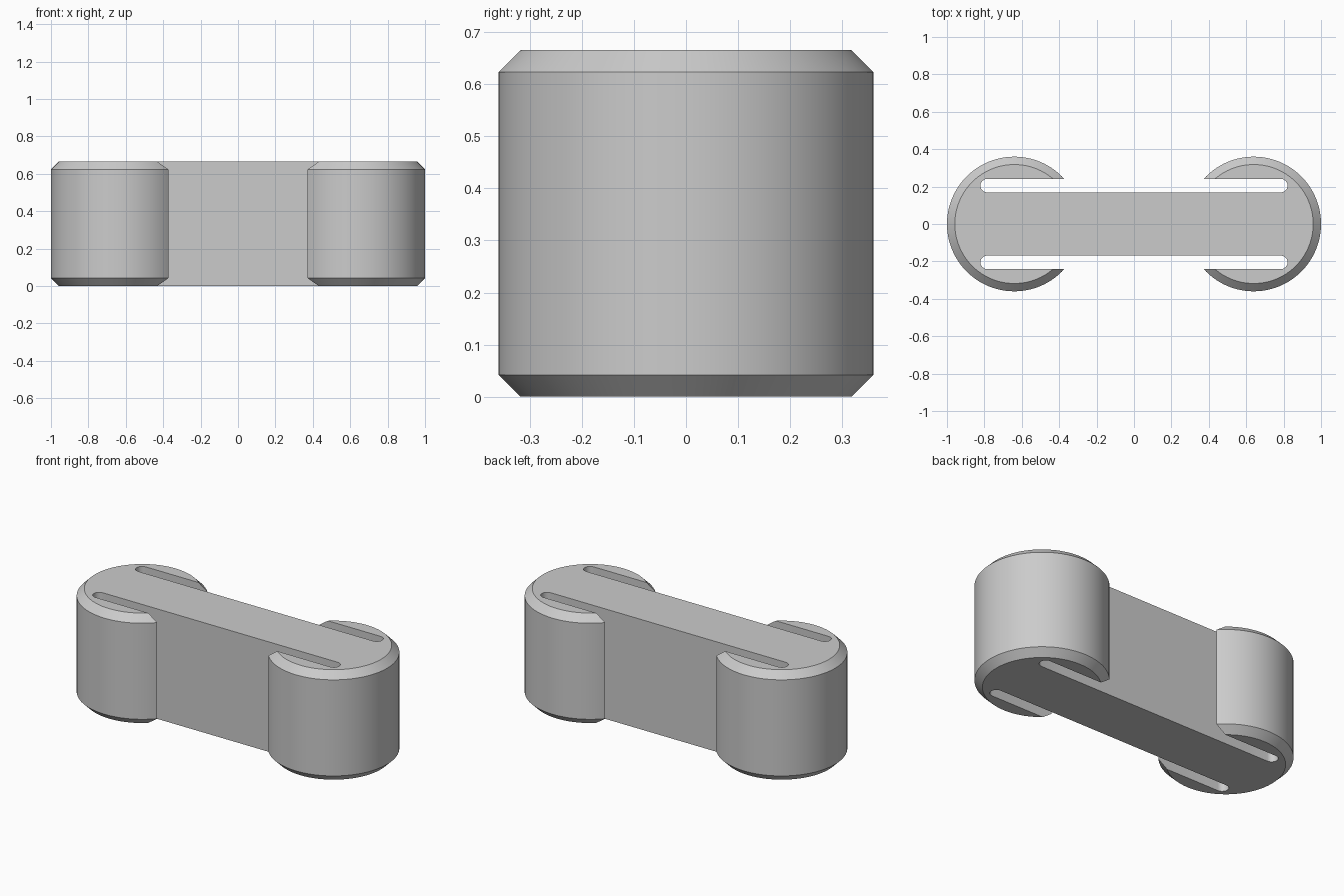
import bpy, bmesh, math

HEIGHT, RADIUS, CHAMFER = 0.665, 0.36, 0.042
END_X = 0.64                       # centre of each rounded end
SLOT_Y, SLOT_R, SLOT_X = 0.205, 0.036, 0.785

cube = bpy.data.objects.get("Cube")
if cube:
    bpy.data.objects.remove(cube, do_unlink=True)

grey = bpy.data.materials.new("plain grey")
grey.use_nodes = True
colour = (0.6, 0.6, 0.6, 1)
grey.diffuse_color = colour
grey.node_tree.nodes["Principled BSDF"].inputs["Base Color"].default_value = colour


def loft(name, rings):
    """Solid through stacked rings of matching points."""
    bm = bmesh.new()
    loops = [[bm.verts.new(p) for p in ring] for ring in rings]
    n = len(loops[0])
    for low, high in zip(loops, loops[1:]):
        for i in range(n):
            j = (i + 1) % n
            bm.faces.new((low[i], low[j], high[j], high[i]))
    bm.faces.new(loops[0][::-1])
    bm.faces.new(loops[-1])
    mesh = bpy.data.meshes.new(name)
    bm.to_mesh(mesh)
    bm.free()
    mesh.materials.append(grey)
    obj = bpy.data.objects.new(name, mesh)
    bpy.context.collection.objects.link(obj)
    return obj


def drum(name, x):
    """Upright cylinder with chamfered rims."""
    profile = [(RADIUS - CHAMFER, 0), (RADIUS, CHAMFER),
               (RADIUS, HEIGHT - CHAMFER), (RADIUS - CHAMFER, HEIGHT)]
    n = 96
    angles = [2 * math.pi * i / n for i in range(n)]
    return loft(name, [[(x + r * math.cos(a), r * math.sin(a), z) for a in angles]
                       for r, z in profile])


def slot(name, y):
    """Long round-ended cutter."""
    half = 12
    outline = []
    for side in (1, -1):
        for i in range(half + 1):
            a = math.pi * (i / half - 0.5)
            outline.append((side * (SLOT_X + SLOT_R * math.cos(a)),
                            y + side * SLOT_R * math.sin(a)))
    return loft(name, [[(px, py, z) for px, py in outline] for z in (-0.1, HEIGHT + 0.1)])


def combine(target, other, operation):
    """Apply a boolean and discard the tool object."""
    mod = target.modifiers.new(operation.lower(), "BOOLEAN")
    mod.operation, mod.object, mod.solver = operation, other, "EXACT"
    bpy.context.view_layer.objects.active = target
    bpy.ops.object.modifier_apply(modifier=mod.name)
    bpy.data.objects.remove(other, do_unlink=True)


# Central web joined to both round ends
web = [(-END_X, -SLOT_Y), (END_X, -SLOT_Y), (END_X, SLOT_Y), (-END_X, SLOT_Y)]
body = loft("link_body", [[(x, y, z) for x, y in web] for z in (0, HEIGHT)])
for side, x in (("left", END_X), ("right", -END_X)):
    combine(body, drum(side + "_end", x), "UNION")

# Slots trim the web sides and run into the ends
for side, y in (("front", -SLOT_Y), ("back", SLOT_Y)):
    combine(body, slot(side + "_slot", y), "DIFFERENCE")

bpy.ops.object.select_all(action="DESELECT")
body.select_set(True)
bpy.context.view_layer.objects.active = body
bpy.ops.object.shade_smooth_by_angle(angle=math.radians(30))
